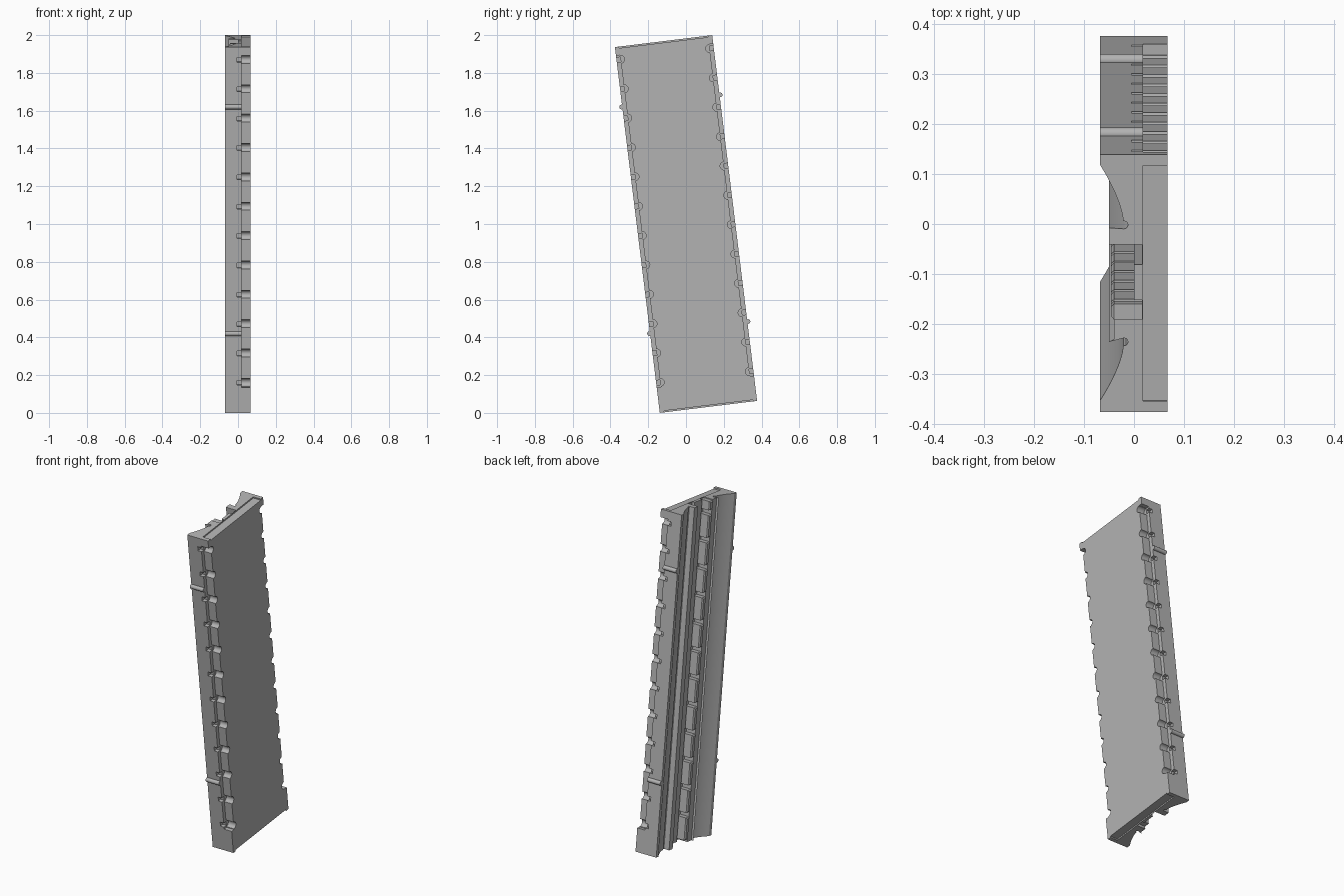
import bpy, bmesh, math
from mathutils import Matrix, Vector

if "Cube" in bpy.data.objects:
    bpy.data.objects.remove(bpy.data.objects["Cube"], do_unlink=True)

LENGTH, HALF_W = 1.951, 0.2595      # long axis and half width before tilting
BACK, STEP, FACE = -0.0685, 0.018, 0.067
RIM, PITCH, COUNT = 0.022, 0.1566, 12
TILT = Matrix.Translation((0, 0, 1)) @ Matrix.Rotation(math.radians(7), 4, 'X') \
    @ Matrix.Translation((0, 0, -LENGTH / 2))
STATIONS = [0.16 + PITCH * i for i in range(COUNT)]

grey = bpy.data.materials.new("plain_grey")
grey.use_nodes = True
grey.diffuse_color = (0.45, 0.45, 0.45, 1)
grey.node_tree.nodes["Principled BSDF"].inputs["Base Color"].default_value = grey.diffuse_color


def finish(name, bm, smooth=True):
    bmesh.ops.recalc_face_normals(bm, faces=bm.faces)
    mesh = bpy.data.meshes.new(name)
    bm.to_mesh(mesh)
    bm.free()
    mesh.materials.append(grey)
    ob = bpy.data.objects.new(name, mesh)
    bpy.context.collection.objects.link(ob)
    ob.matrix_world = TILT
    if smooth:
        bpy.ops.object.select_all(action='DESELECT')
        ob.select_set(True)
        bpy.context.view_layer.objects.active = ob
        bpy.ops.object.shade_smooth_by_angle(angle=math.radians(30))
    return ob


def extrude(bm, points, offset):
    face = bm.faces.new([bm.verts.new(p) for p in points])
    out = bmesh.ops.extrude_face_region(bm, geom=[face])
    moved = [v for v in out["geom"] if isinstance(v, bmesh.types.BMVert)]
    bmesh.ops.translate(bm, verts=moved, vec=Vector(offset))


def box(bm, x0, x1, y0, y1, z0, z1):
    extrude(bm, [(x0, y0, z0), (x1, y0, z0), (x1, y1, z0), (x0, y1, z0)], (0, 0, z1 - z0))


def cove(lip, root, steps=10):
    # concave sweep from the outer lip down to the root
    pts = []
    for i in range(steps + 1):
        t = i / steps
        pts.append((BACK + 0.047 * (1 - (1 - t) ** 1.5), lip + (root - lip) * t))
    return pts


def bead(y, direction):
    # small round relief at the root of a cove
    return [(-0.020 + 0.008 * math.sin(a), y - direction * 0.008 * math.cos(a))
            for a in [math.pi * k / 6 for k in range(1, 7)]]


# Backing: moulded cross-section swept along the whole length
channel = [(-0.05, -0.118), (-0.04, -0.113), (-0.04, -0.073), (0.0165, -0.073),
           (0.0165, -0.033), (0, -0.033), (0, 0.038), (0.0165, 0.038),
           (0.0165, 0.078), (-0.05, 0.078), (-0.05, 0.112)]
section = [(STEP, -HALF_W), (BACK, -HALF_W)] + cove(-0.237, -0.126) + bead(-0.118, 1)
section += channel + bead(0.118, -1)[::-1] + cove(0.24, 0.126)[::-1]
section += [(BACK, HALF_W), (STEP, HALF_W)]
bm = bmesh.new()
extrude(bm, [(x, y, 0) for x, y in section], (0, 0, LENGTH))
backing = finish("moulded_backing", bm, False)

# Small slots in the backing rim, cut with one temporary cutter
bm = bmesh.new()
for s in STATIONS:
    for side in (-1, 1):
        y0, y1 = sorted((side * (HALF_W - RIM), side * (HALF_W + 0.02)))
        box(bm, -0.005, STEP + 0.01, y0, y1, s - 0.0125, s + 0.0125)
cutter = finish("slot_cutter", bm, False)
cutter.hide_render = True
mod = backing.modifiers.new("slots", 'BOOLEAN')
mod.operation, mod.solver, mod.object = 'DIFFERENCE', 'EXACT', cutter
bpy.context.view_layer.objects.active = backing
bpy.ops.object.select_all(action='DESELECT')
backing.select_set(True)
bpy.ops.object.modifier_apply(modifier="slots")
bpy.data.objects.remove(cutter, do_unlink=True)
bpy.ops.object.shade_smooth_by_angle(angle=math.radians(30))

# Face panel: outline with stepped edges and a rounded notch at every station
inner, low, high, end = HALF_W - RIM, 0.135, 1.905, 0.008
edge = [(inner, end), (inner, 0), (HALF_W, 0), (HALF_W, low), (inner, low)]
for s in STATIONS:
    edge += [(inner - 0.021 * math.sin(a), s - 0.021 * math.cos(a))
             for a in [math.pi * k / 10 for k in range(11)]]
edge += [(inner, high), (HALF_W, high), (HALF_W, LENGTH), (inner, LENGTH), (inner, LENGTH - end)]
outline = edge + [(-y, s) for y, s in reversed(edge)]
bm = bmesh.new()
extrude(bm, [(STEP, y, s) for y, s in outline], (FACE - STEP, 0, 0))
finish("face_panel", bm)

# Row of chamfered blocks inside the back channel
bm = bmesh.new()
for i in range(COUNT + 1):
    mid = 0.08 + PITCH * i
    top = min(mid + 0.064, LENGTH - 0.005)
    box(bm, -0.046, 0.0165, -0.0735, -0.042, mid - 0.064, top)
rims = [e for e in bm.edges if all(v.co.x < -0.04 for v in e.verts)]
bmesh.ops.bevel(bm, geom=rims, offset=0.006, segments=1, affect='EDGES')
finish("channel_blocks", bm, False)

# Round locating ribs across both side edges
bm = bmesh.new()
for s in (0.423, 1.632):
    for side in (-1, 1):
        ring = [(BACK, side * (HALF_W + 0.003) + 0.0125 * math.cos(a), s + 0.0125 * math.sin(a))
                for a in [math.tau * k / 20 for k in range(20)]]
        extrude(bm, ring, (STEP - BACK, 0, 0))
finish("locating_ribs", bm)
